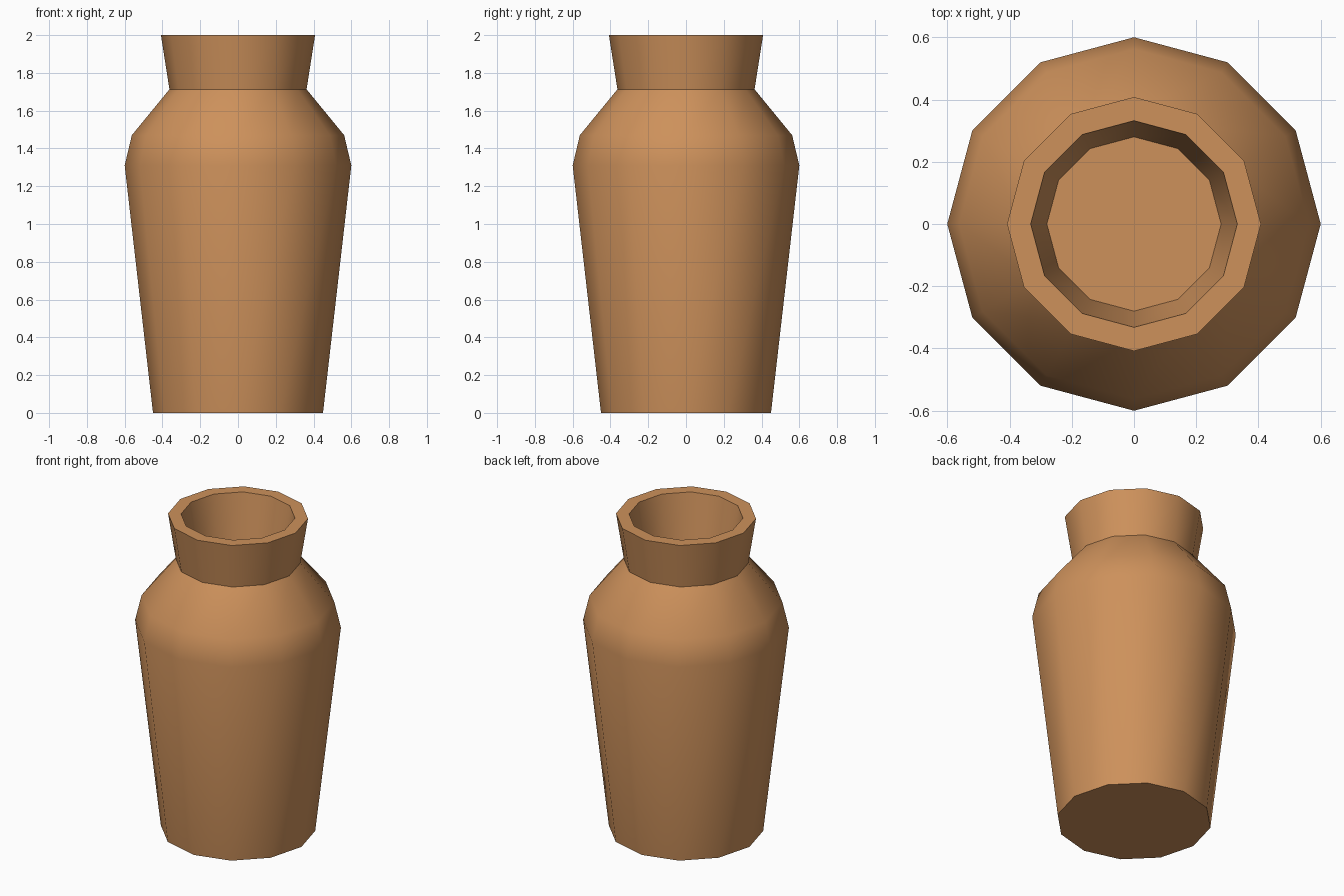
import bpy, bmesh, math

if "Cube" in bpy.data.objects:
    bpy.data.objects.remove(bpy.data.objects["Cube"])

SIDES = 12

clay = bpy.data.materials.new("terracotta clay")
clay.diffuse_color = (0.61, 0.283, 0.105, 1.0)
clay.use_nodes = True
clay.node_tree.nodes["Principled BSDF"].inputs["Base Color"].default_value = clay.diffuse_color

# radius, height: foot, belly, shoulder, neck, lip, then down inside the mouth
profile = [(0.45, 0.0), (0.60, 1.31), (0.562, 1.47), (0.363, 1.713),
           (0.408, 2.0), (0.332, 2.0), (0.28, 1.70)]

bm = bmesh.new()
rings = []
for r, z in profile:
    rings.append([bm.verts.new((r * math.cos(2 * math.pi * i / SIDES),
                                r * math.sin(2 * math.pi * i / SIDES), z))
                  for i in range(SIDES)])

# walls between neighbouring rings
for low, high in zip(rings, rings[1:]):
    for i in range(SIDES):
        j = (i + 1) % SIDES
        bm.faces.new((low[i], low[j], high[j], high[i]))

# base and inner floor
bm.faces.new(rings[0][::-1])
bm.faces.new(rings[-1])
bmesh.ops.recalc_face_normals(bm, faces=bm.faces)

mesh = bpy.data.meshes.new("vase")
bm.to_mesh(mesh)
bm.free()
mesh.materials.append(clay)

vase = bpy.data.objects.new("vase", mesh)
bpy.context.collection.objects.link(vase)
bpy.context.view_layer.objects.active = vase
vase.select_set(True)
bpy.ops.object.shade_smooth_by_angle(angle=math.radians(35))
